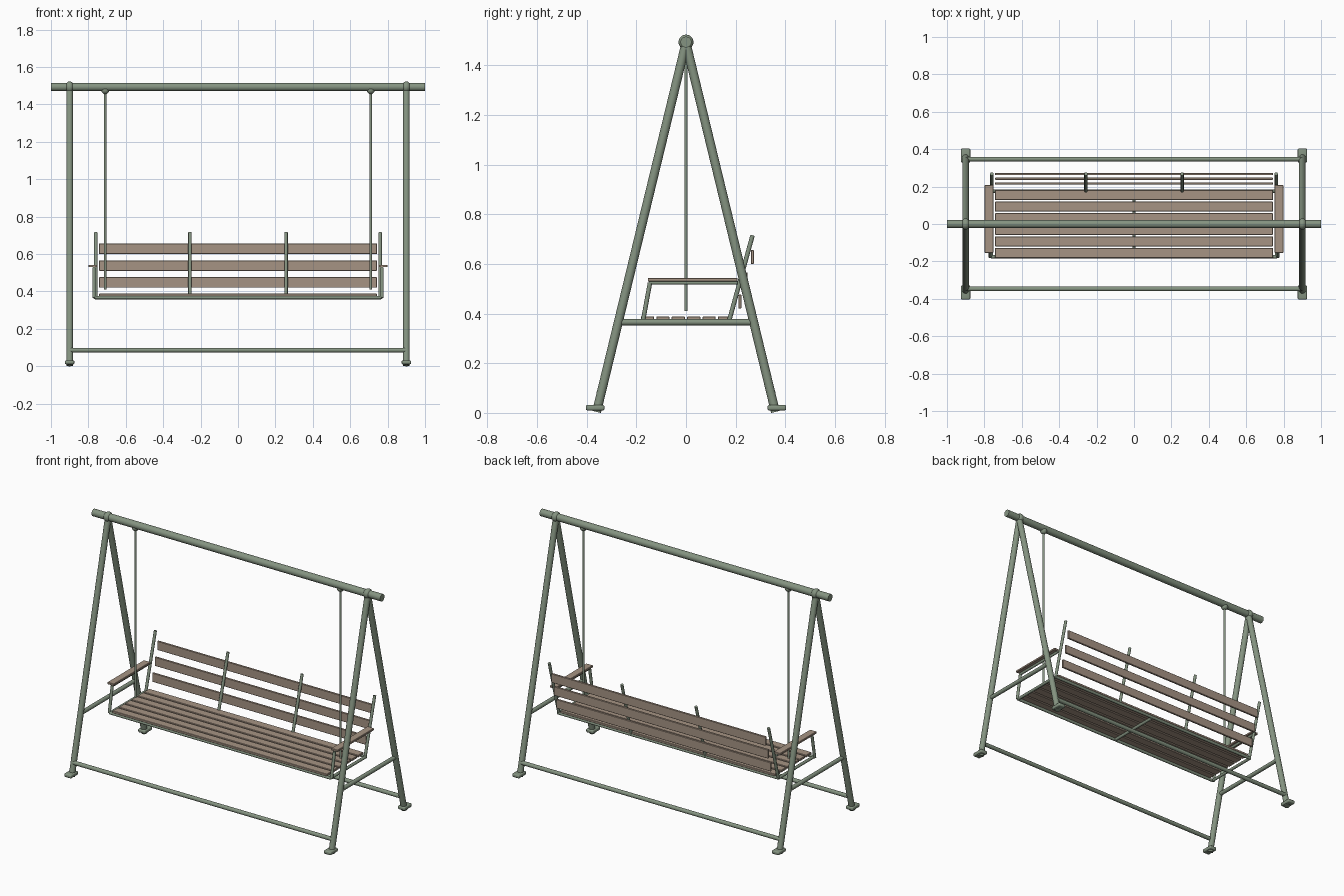
import bpy, bmesh, math
from mathutils import Vector

if "Cube" in bpy.data.objects:
    bpy.data.objects.remove(bpy.data.objects["Cube"])


def material(name, rgb):
    m = bpy.data.materials.new(name)
    m.diffuse_color = (*rgb, 1)
    m.use_nodes = True
    m.node_tree.nodes["Principled BSDF"].inputs["Base Color"].default_value = m.diffuse_color
    return m


GREEN = material("grey green metal", (0.235, 0.295, 0.22))
WOOD = material("brown wood", (0.38, 0.295, 0.23))


def finish(name, bm, mat, smooth=True):
    me = bpy.data.meshes.new(name)
    bm.to_mesh(me)
    bm.free()
    me.materials.append(mat)
    ob = bpy.data.objects.new(name, me)
    bpy.context.collection.objects.link(ob)
    if smooth:
        bpy.ops.object.select_all(action='DESELECT')
        ob.select_set(True)
        bpy.context.view_layer.objects.active = ob
        bpy.ops.object.shade_smooth_by_angle(angle=math.radians(40))
    return ob


def tube(name, a, b, r, sides=20):
    a, b = Vector(a), Vector(b)
    bm = bmesh.new()
    bmesh.ops.create_cone(bm, cap_ends=True, segments=sides, radius1=r, radius2=r,
                          depth=(b - a).length)
    ob = finish(name, bm, GREEN)
    ob.location = (a + b) / 2
    ob.rotation_euler = (b - a).to_track_quat('Z', 'Y').to_euler()
    return ob


def box(name, center, size, mat, bevel=0.002, segments=1):
    bm = bmesh.new()
    bmesh.ops.create_cube(bm, size=1)
    bmesh.ops.scale(bm, vec=size, verts=bm.verts)
    bmesh.ops.bevel(bm, geom=bm.edges[:], offset=bevel, segments=segments,
                    affect='EDGES', profile=0.5)
    ob = finish(name, bm, mat, segments > 1)
    ob.location = center
    return ob


def ball(name, center, size):
    bm = bmesh.new()
    bmesh.ops.create_uvsphere(bm, u_segments=24, v_segments=14, radius=1)
    bmesh.ops.scale(bm, vec=size, verts=bm.verts)
    ob = finish(name, bm, GREEN)
    ob.location = center
    return ob


# Top beam
tube("top_beam", (-1, 0, 1.493), (1, 0, 1.493), 0.022, 24)

for s, side in ((-1, "left"), (1, "right")):
    # A-frame: legs, feet, brace and top joint
    x = s * 0.9
    for t, end in ((-1, "front"), (1, "back")):
        tube(f"{side}_{end}_leg", (x, t * 0.36, 0.004), (x, 0, 1.49), 0.018, 24)
        box(f"{side}_{end}_foot", (x, t * 0.366, 0.021), (0.05, 0.075, 0.022), GREEN, 0.007, 3)
    tube(f"{side}_brace", (x, -0.272, 0.365), (x, 0.272, 0.365), 0.0125)
    ball(f"{side}_top_joint", (x, 0, 1.493), (0.024, 0.03, 0.03))

    # Hanging rod and its clamp
    tube(f"{side}_hanger", (s * 0.71, 0, 0.41), (s * 0.71, 0, 1.48), 0.0065, 12)
    ball(f"{side}_hanger_clamp", (s * 0.71, 0, 1.476), (0.021, 0.021, 0.021))

    # Seat side rail and armrest
    x = s * 0.763
    tube(f"{side}_seat_rail", (x, -0.175, 0.367), (x, 0.175, 0.367), 0.009)
    tube(f"{side}_arm_post", (s * 0.77, -0.174, 0.365), (s * 0.77, -0.145, 0.524), 0.009)
    tube(f"{side}_arm_tube", (s * 0.77, -0.148, 0.524), (s * 0.77, 0.208, 0.524), 0.008)
    box(f"{side}_armrest", (s * 0.775, 0.027, 0.536), (0.046, 0.362, 0.013), WOOD)

# Long lower bars of the frame, front and back rails of the seat
for t, end in ((-1, "front"), (1, "back")):
    tube(f"{end}_lower_bar", (-0.9, t * 0.347, 0.086), (0.9, t * 0.347, 0.086), 0.0125)
    tube(f"{end}_seat_rail", (-0.765, t * 0.175, 0.367), (0.765, t * 0.175, 0.367), 0.009)
tube("middle_seat_rail", (0, -0.175, 0.367), (0, 0.175, 0.367), 0.009)

# Back posts
for i, x in enumerate((-0.76, -0.257, 0.257, 0.76)):
    tube(f"back_post_{i + 1}", (x, 0.173, 0.368), (x, 0.268, 0.715), 0.009)

# Seat slats
for i in range(6):
    box(f"seat_slat_{i + 1}", (0, -0.155 + 0.062 * i, 0.381), (1.486, 0.053, 0.014), WOOD)

# Back slats, upright and stepped along the lean of the posts
for i in range(3):
    box(f"back_slat_{i + 1}", (0, 0.217 + 0.025 * i, 0.448 + 0.09 * i), (1.486, 0.012, 0.056), WOOD)
